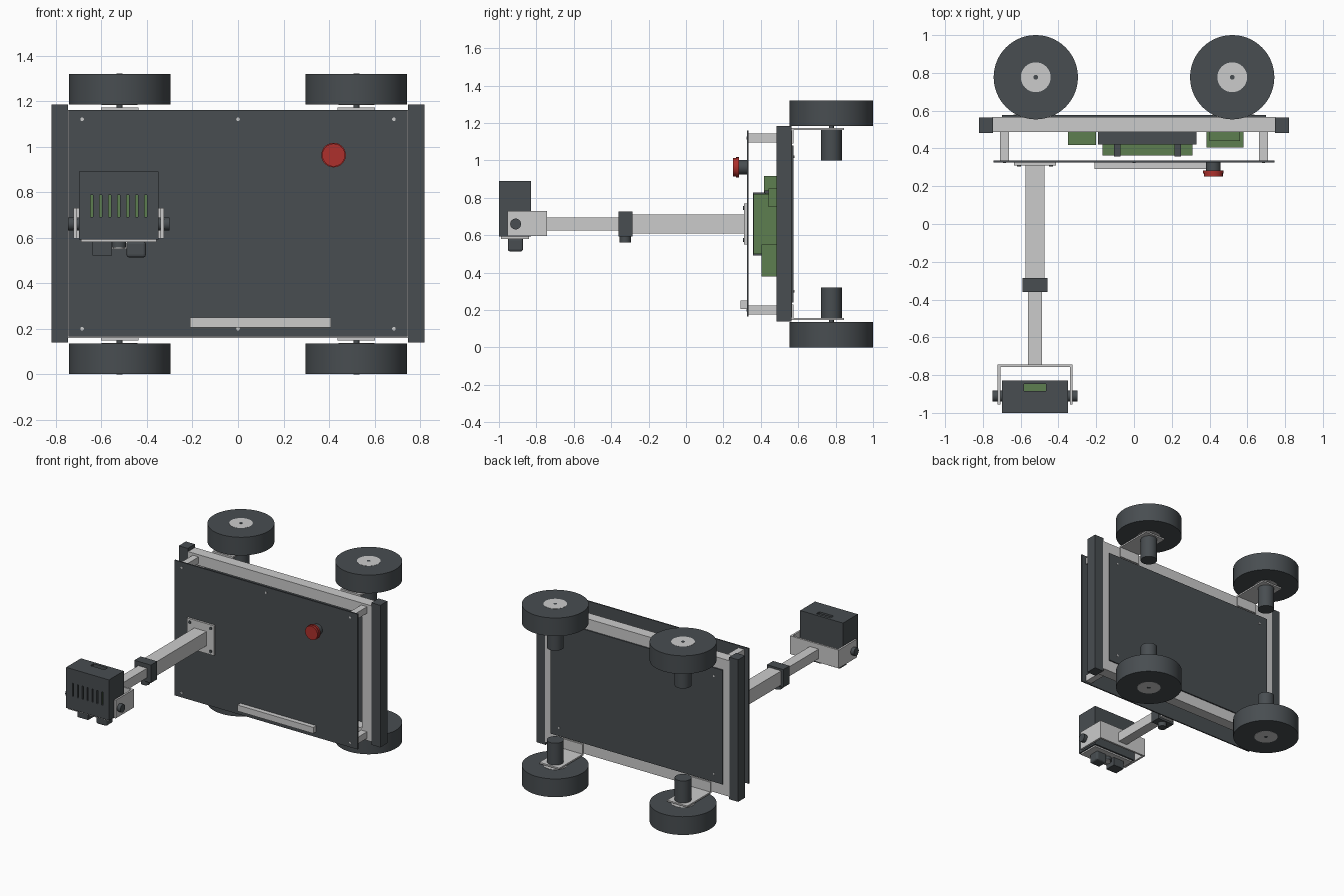
import bpy
from mathutils import Vector

if "Cube" in bpy.data.objects:
    bpy.data.objects.remove(bpy.data.objects["Cube"])


def material(name, rgb):
    m = bpy.data.materials.new(name)
    m.diffuse_color = (*rgb, 1)
    m.use_nodes = True
    m.node_tree.nodes["Principled BSDF"].inputs["Base Color"].default_value = m.diffuse_color
    return m


DARK = material("dark", (0.065, 0.075, 0.082))
GREEN = material("green", (0.11, 0.21, 0.08))
RED = material("red", (0.42, 0.03, 0.025))
MID = 0.66            # height of the symmetry plane between the two wheel rows
MAST_X = -0.524


def finish(ob, name, mat):
    ob.name = name
    if mat:
        ob.data.materials.append(mat)
    return ob


def box(name, x, y, z, mat=None, bevel=0):
    """Box from its min/max ranges."""
    c = Vector([(r[0] + r[1]) / 2 for r in (x, y, z)])
    bpy.ops.mesh.primitive_cube_add(size=1, location=c)
    ob = bpy.context.object
    ob.scale = [r[1] - r[0] for r in (x, y, z)]
    bpy.ops.object.transform_apply(location=False, rotation=False, scale=True)
    if bevel:
        b = ob.modifiers.new("bevel", "BEVEL")
        b.width, b.segments = bevel, 3
    return finish(ob, name, mat)


def rod(name, p, q, r, mat=None, sides=32):
    """Cylinder between two points."""
    p, q = Vector(p), Vector(q)
    d = q - p
    bpy.ops.mesh.primitive_cylinder_add(vertices=sides, radius=r, depth=d.length, location=(p + q) / 2,
                                        rotation=d.to_track_quat('Z', 'Y').to_euler())
    bpy.ops.object.shade_smooth_by_angle()
    return finish(bpy.context.object, name, mat)


def around(c, h):
    return (c - h, c + h)


def span(a, b):
    return (min(a, b), max(a, b))


def cut(target, cutter):
    cutter.hide_render = True
    cutter.hide_set(True)
    m = target.modifiers.new("cut", "BOOLEAN")
    m.object, m.operation, m.solver = cutter, 'DIFFERENCE', 'EXACT'


# Chassis frame: two long rails, two cross rails, two dark bumpers
FY = (0.487, 0.567)
for s in (-1, 1):
    box("long_rail", (-0.75, 0.75), FY, span(MID + s * 0.42, MID + s * 0.50))
    box("cross_rail", span(s * 0.67, s * 0.75), FY, (0.24, 1.08))
    box("bumper", span(s * 0.747, s * 0.82), (0.483, 0.565), (0.14, 1.185), DARK)

# Deck and belly plates
box("deck_plate", (-0.745, 0.745), (0.326, 0.335), (0.165, 1.16), DARK)
box("belly_plate", (-0.70, 0.70), (0.567, 0.576), (0.24, 1.08), DARK)

# Deck posts and plate bolts
for s in (-1, 1):
    z = MID + s * 0.46
    for x in (-0.685, 0.685):
        box("deck_post", around(x, 0.024), (0.335, 0.49), around(z, 0.024))
        rod("belly_bolt", (x * 0.92, 0.574, MID + s * 0.36), (x * 0.92, 0.579, MID + s * 0.36), 0.007, sides=12)
    for x in (-0.685, 0, 0.685):
        rod("deck_bolt", (x, 0.328, z), (x, 0.323, z), 0.008, sides=12)

# Wheels with motors and brackets
WY = 0.777
for s in (-1, 1):
    for x in (-0.52, 0.52):
        def p(d, y=WY):
            return (x, y, MID + s * d)
        rod("wheel", p(0.525), p(0.659), 0.223, DARK, 64)
        rod("hub", p(0.523), p(0.66), 0.079, None, 40)
        rod("axle", p(0.49), p(0.6605), 0.013, DARK, 20)
        rod("motor", p(0.34), p(0.504), 0.056, DARK)
        box("motor_bracket", around(x, 0.082), (0.565, 0.845), span(MID + s * 0.502, MID + s * 0.513))
        box("bracket_foot", around(x, 0.082), (0.565, 0.576), span(MID + s * 0.43, MID + s * 0.513))

# Mast: foot plate, two square tubes, clamp
foot = box("mast_foot", around(MAST_X, 0.11), (0.311, 0.327), around(MID, 0.11))
for dx in (-0.085, 0.085):
    for dz in (-0.085, 0.085):
        rod("foot_bolt", (MAST_X + dx, 0.315, MID + dz), (MAST_X + dx, 0.304, MID + dz), 0.011, DARK, 12)
box("lower_mast", around(MAST_X, 0.05), (-0.30, 0.312), around(MID, 0.052))
box("upper_mast", around(MAST_X, 0.036), (-0.745, -0.29), around(MID, 0.035))
box("mast_clamp", around(MAST_X, 0.067), (-0.36, -0.287), around(MID, 0.066), DARK)
rod("clamp_knob", (MAST_X, -0.325, 0.60), (MAST_X, -0.325, 0.56), 0.03, DARK)

# Yoke with pivot knobs
YZ = (0.596, 0.73)
box("yoke_back", around(MAST_X, 0.198), (-0.757, -0.743), YZ)
for s in (-1, 1):
    box("yoke_arm", span(MAST_X + s * 0.184, MAST_X + s * 0.198), (-0.955, -0.75), YZ)
    rod("pivot_knob", (MAST_X + s * 0.17, -0.911, MID), (MAST_X + s * 0.224, -0.911, MID), 0.029, DARK)

# Sensor head: hollow case with vents and a green board inside
case = box("head_case", around(MAST_X, 0.174), (-1.0, -0.828), (0.592, 0.89), DARK)
cut(case, box("case_hollow", around(MAST_X, 0.16), (-0.986, -0.842), (0.606, 0.876)))
for i in range(7):
    cut(case, box("vent_cutter", around(MAST_X + (i - 3) * 0.0395, 0.005), (-1.05, -0.98), (0.69, 0.787)))
cut(case, box("top_slot_cutter", around(MAST_X, 0.058), (-0.885, -0.848), (0.87, 0.95)))
box("head_board", around(MAST_X, 0.145), (-0.965, -0.843), (0.63, 0.81), GREEN)
box("head_base", around(MAST_X, 0.165), (-0.99, -0.84), (0.581, 0.592))

# Cameras under the head
box("left_camera", (-0.64, -0.553), (-0.952, -0.872), (0.522, 0.584), DARK)
box("right_camera", (-0.49, -0.405), (-0.952, -0.872), (0.513, 0.584), DARK, 0.012)
rod("range_sensor", (MAST_X, -0.912, 0.584), (MAST_X, -0.912, 0.557), 0.032, DARK)
rod("sensor_lens", (MAST_X, -0.912, 0.56), (MAST_X, -0.912, 0.55), 0.026)

# Emergency button
rod("button_base", (0.42, 0.33, 0.963), (0.42, 0.28, 0.963), 0.039, DARK)
rod("button_collar", (0.42, 0.283, 0.963), (0.42, 0.268, 0.963), 0.054, RED, 40)
rod("button_cap", (0.42, 0.27, 0.963), (0.42, 0.252, 0.963), 0.05, RED, 40)

# Light bar on the deck
box("light_bar", (-0.21, 0.408), (0.292, 0.327), (0.205, 0.25))

# Electronics between the plates
box("battery", (-0.167, 0.31), (0.362, 0.55), (0.50, 0.82), GREEN)
for z in (0.49, 0.83):
    box("battery_tray_side", (-0.19, 0.33), (0.42, 0.567), around(z, 0.008), DARK)
for x in (-0.089, 0.232):
    box("battery_strap", around(x, 0.018), (0.357, 0.425), (0.491, 0.829), DARK)
box("left_board", (-0.35, -0.20), (0.417, 0.567), (0.75, 0.917), GREEN)
box("motor_driver", (0.385, 0.58), (0.405, 0.567), (0.38, 0.55), GREEN)
box("radio_board", (0.40, 0.56), (0.44, 0.567), (0.75, 0.85), GREEN)
